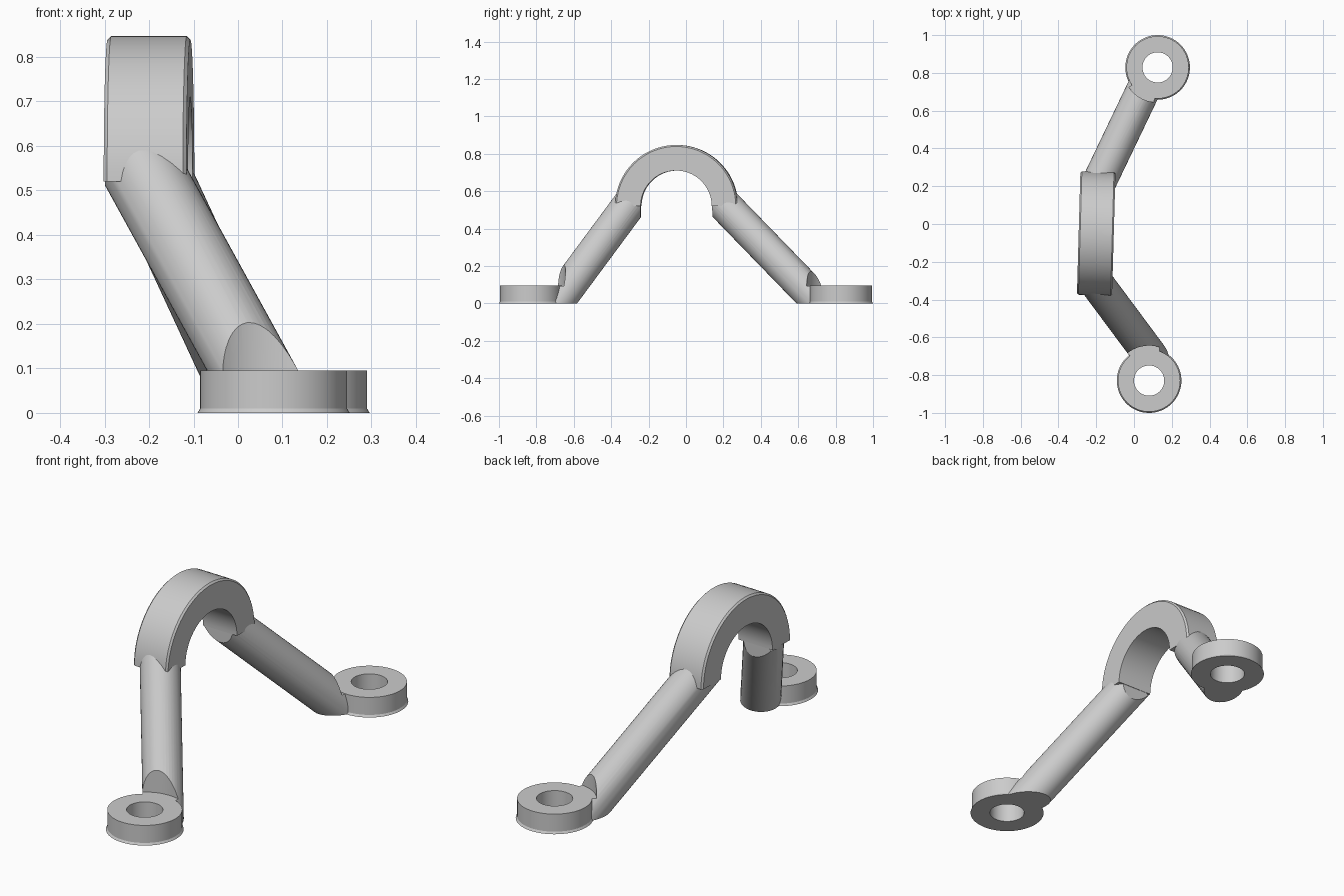
import bpy, bmesh, math
from mathutils import Vector, Matrix

cube = bpy.data.objects.get("Cube")
if cube:
    bpy.data.objects.remove(cube)

GREY = bpy.data.materials.new("light_grey")
GREY.use_nodes = True
GREY.diffuse_color = (0.6, 0.6, 0.6, 1)
GREY.node_tree.nodes["Principled BSDF"].inputs["Base Color"].default_value = (0.6, 0.6, 0.6, 1)

ARCH = Vector((-0.2, -0.05, 0.52))
TILT = Matrix.Rotation(math.radians(-1.6), 4, "Z")
ARCH_PLACE = Matrix.Translation(ARCH) @ TILT
INNER, OUTER, HALF = 0.19, 0.327, 0.093
FOOT_H = 0.095


def finish(name, bm):
    bmesh.ops.recalc_face_normals(bm, faces=bm.faces[:])
    mesh = bpy.data.meshes.new(name)
    bm.to_mesh(mesh)
    bm.free()
    mesh.materials.append(GREY)
    obj = bpy.data.objects.new(name, mesh)
    bpy.context.collection.objects.link(obj)
    return obj


def activate(obj):
    bpy.ops.object.select_all(action="DESELECT")
    obj.select_set(True)
    bpy.context.view_layer.objects.active = obj


def smooth(obj):
    activate(obj)
    bpy.ops.object.shade_smooth_by_angle(angle=math.radians(30))


def sweep(name, profile, point, sweep_angle, steps, place):
    """Carry a closed profile of (radius, offset) pairs round an axis."""
    bm = bmesh.new()
    full = sweep_angle > 6
    rings = []
    for i in range(steps if full else steps + 1):
        a = sweep_angle * i / steps
        rings.append([bm.verts.new(place @ point(r, h, a)) for r, h in profile])
    n = len(profile)
    for i in range(steps):
        one, two = rings[i], rings[(i + 1) % len(rings)]
        for j in range(n):
            k = (j + 1) % n
            bm.faces.new((one[j], one[k], two[k], two[j]))
    if not full:
        bm.faces.new(rings[0])
        bm.faces.new(rings[-1])
    obj = finish(name, bm)
    smooth(obj)
    return obj


def cylinder(name, radius, start, end, sides):
    axis = end - start
    bm = bmesh.new()
    place = Matrix.Translation((start + end) / 2) @ axis.to_track_quat("Z", "Y").to_matrix().to_4x4()
    bmesh.ops.create_cone(bm, cap_ends=True, segments=sides, radius1=radius,
                          radius2=radius, depth=axis.length, matrix=place)
    return finish(name, bm)


def clip(obj, co, normal):
    """Remove what lies on the normal's side of a plane and cap the cut."""
    bm = bmesh.new()
    bm.from_mesh(obj.data)
    cut = bmesh.ops.bisect_plane(bm, geom=bm.verts[:] + bm.edges[:] + bm.faces[:],
                                 plane_co=co, plane_no=normal, clear_outer=True)
    edges = [e for e in cut["geom_cut"] if isinstance(e, bmesh.types.BMEdge)]
    if edges:
        bmesh.ops.holes_fill(bm, edges=edges)
    bmesh.ops.recalc_face_normals(bm, faces=bm.faces[:])
    bm.to_mesh(obj.data)
    bm.free()


def subtract(obj, cutter):
    cutter.hide_render = True
    mod = obj.modifiers.new("cut", "BOOLEAN")
    mod.operation = "DIFFERENCE"
    mod.solver = "EXACT"
    mod.object = cutter
    activate(obj)
    bpy.ops.object.modifier_apply(modifier=mod.name)
    bpy.data.objects.remove(cutter)


# Half-round arch with softened outer rims
b = 0.008
arch_profile = [(INNER, -HALF), (OUTER - b, -HALF), (OUTER, b - HALF),
                (OUTER, HALF - b), (OUTER - b, HALF), (INNER, HALF)]
sweep("arch", arch_profile,
      lambda r, h, a: Vector((h, r * math.cos(a), r * math.sin(a))),
      math.pi, 40, ARCH_PLACE)


def slot_cutters():
    span = TILT @ Vector((0.4, 0, 0))
    yield cylinder("slot_round", INNER + 0.002, ARCH - span, ARCH + span, 80)
    bm = bmesh.new()
    size = Matrix.Diagonal((0.8, 2 * INNER + 0.004, 0.2, 1))
    bmesh.ops.create_cube(bm, size=1, matrix=ARCH_PLACE @ Matrix.Translation((0, 0, -0.1)) @ size)
    yield finish("slot_box", bm)


# Mounting rings with a thin flared lip, and the slanted struts
foot_profile = [(0.08, 0), (0.171, 0), (0.165, 0.01), (0.165, FOOT_H), (0.08, FOOT_H)]
sides = [
    ("front", Vector((0.08, -0.829, 0)), Vector((0.085, -0.694, 0)), Vector((-0.19, -0.324, 0.5))),
    ("back", Vector((0.125, 0.829, 0)), Vector((0.052, 0.716, 0)), Vector((-0.18, 0.231, 0.5))),
]
for side, foot, low, high in sides:
    sweep(side + "_foot_ring", foot_profile,
          lambda r, h, a: Vector((r * math.cos(a), r * math.sin(a), h)),
          math.tau, 64, Matrix.Translation(foot))

    run = high - low
    strut = cylinder(side + "_strut", 0.09, low - run * 0.5, low + run * 1.14, 40)
    clip(strut, Vector((0, 0, 0)), Vector((0, 0, -1)))
    outward = TILT @ Vector((-1, 0, 0))
    clip(strut, ARCH + outward * (HALF - 0.001), outward)
    for cutter in slot_cutters():
        subtract(strut, cutter)
    # Clearance over the ring, and an open bore through it
    up = Vector((0, 0, 1))
    subtract(strut, cylinder("clearance", 0.185, foot + up * (FOOT_H - 0.001), foot + up * 0.4, 80))
    subtract(strut, cylinder("bore", 0.155, foot - up * 0.1, foot + up * 0.2, 80))
    smooth(strut)
